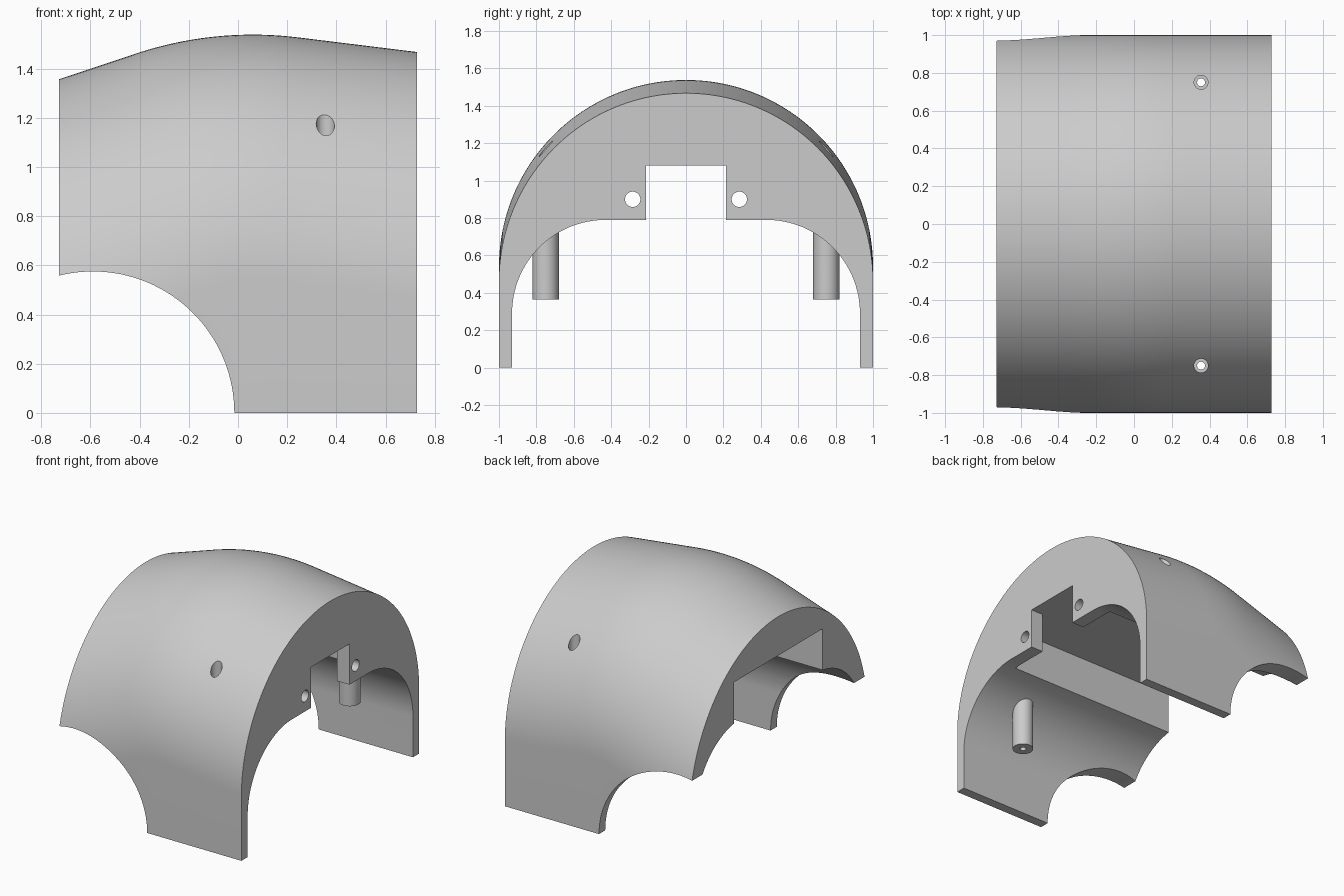
import bpy
import bmesh
from math import sin, cos, tan, pi, radians, sqrt
from mathutils import Matrix

cube = bpy.data.objects.get("Cube")
if cube:
    bpy.data.objects.remove(cube, do_unlink=True)

gray = bpy.data.materials.new("light_gray")
gray.use_nodes = True
gray.diffuse_color = (0.6, 0.6, 0.6, 1)
gray.node_tree.nodes["Principled BSDF"].inputs["Base Color"].default_value = (0.6, 0.6, 0.6, 1)

HALF = 0.727                 # half length along x
BEND_X, BEND_Z, BEND_R = 0.06, 0.038, 0.5
FRONT, REAR = radians(7), radians(18.4)


def make_object(name, bm):
    bmesh.ops.recalc_face_normals(bm, faces=bm.faces)
    mesh = bpy.data.meshes.new(name)
    bm.to_mesh(mesh)
    bm.free()
    mesh.materials.append(gray)
    obj = bpy.data.objects.new(name, mesh)
    bpy.context.collection.objects.link(obj)
    return obj


def loft(name, rings):
    """Closed solid through matching rings of points."""
    bm = bmesh.new()
    loops = [[bm.verts.new(p) for p in ring] for ring in rings]
    n = len(loops[0])
    for a, b in zip(loops, loops[1:]):
        for i in range(n):
            j = (i + 1) % n
            bm.faces.new((a[i], a[j], b[j], b[i]))
    bm.faces.new(loops[0])
    bm.faces.new(loops[-1])
    return make_object(name, bm)


def prism(name, profile, x0, x1):
    return loft(name, [[(x, y, z) for y, z in profile] for x in (x0, x1)])


def cylinder(name, radius, depth, center, sides=48, axis="Z"):
    bm = bmesh.new()
    turn = Matrix.Identity(4) if axis == "Z" else Matrix.Rotation(pi / 2, 4, axis)
    bmesh.ops.create_cone(bm, cap_ends=True, segments=sides, radius1=radius, radius2=radius,
                          depth=depth, matrix=Matrix.Translation(center) @ turn)
    return make_object(name, bm)


def combine(target, tool, operation="DIFFERENCE"):
    tool.hide_render = True
    mod = target.modifiers.new(tool.name, "BOOLEAN")
    mod.operation, mod.solver, mod.object = operation, "EXACT", tool
    bpy.context.view_layer.objects.active = target
    bpy.ops.object.modifier_apply(modifier=mod.name)
    bpy.data.objects.remove(tool, do_unlink=True)


def crown(x, s):
    """Height of the bent tube at x for a distance s above its centre line."""
    r, d = BEND_R + s, x - BEND_X
    if d < -r * sin(REAR):
        return BEND_Z + r * cos(REAR) + (d + r * sin(REAR)) * tan(REAR)
    if d > r * sin(FRONT):
        return BEND_Z + r * cos(FRONT) - (d - r * sin(FRONT)) * tan(FRONT)
    return BEND_Z + sqrt(r * r - d * d)


# Outer shell: straight sides under a half-round, gently bent roof
rings = []
for i in range(49):
    x = -HALF + 2 * HALF * i / 48
    arch = [pi * k / 96 for k in range(97)]
    roof = [(x, cos(a), crown(x, max(0, sin(a)))) for a in arch]
    rings.append([(x, 1, 0)] + roof + [(x, -1, 0)])
shell = loft("curved_shell", rings)

# Underside tunnel with rounded shoulders
side = [(0.93, -0.2)]
side += [(0.43 + 0.5 * cos(a), 0.29 + 0.5 * sin(a)) for a in (pi / 2 * k / 32 for k in range(33))]
tunnel = side + [(-y, z) for y, z in reversed(side)]
combine(shell, prism("tunnel_cutter", tunnel, -1, 1))


def box_profile(half_width, low, high):
    return [(half_width, low), (half_width, high), (-half_width, high), (-half_width, low)]


# Roof pocket behind the end plate, and the notch through the plate
combine(shell, prism("pocket_cutter", box_profile(0.5, 0.5, 1.08), -1, 0.63))
combine(shell, prism("notch_cutter", box_profile(0.215, 0.5, 1.08), 0.5, 1))

# Wheel arch through both sides
combine(shell, cylinder("arch_cutter", 0.575, 3, (-0.59, 0, 0), 128, "X"))

# Screw posts, counterbored from above, and the bolt holes in the plate
for s in (-1, 1):
    px, py = 0.355, 0.75 * s
    combine(shell, cylinder("post", 0.07, 0.5, (px, py, 0.615)), "UNION")
    combine(shell, cylinder("screw_head_cutter", 0.037, 1, (px, py, 0.95), 32))
    combine(shell, cylinder("screw_cutter", 0.021, 2, (px, py, 0.7), 32))
    combine(shell, cylinder("bolt_cutter", 0.041, 0.4, (0.7, 0.285 * s, 0.9), 32, "Y"))

bpy.ops.object.select_all(action="DESELECT")
shell.select_set(True)
bpy.context.view_layer.objects.active = shell
bpy.ops.object.shade_smooth_by_angle(angle=radians(25))
